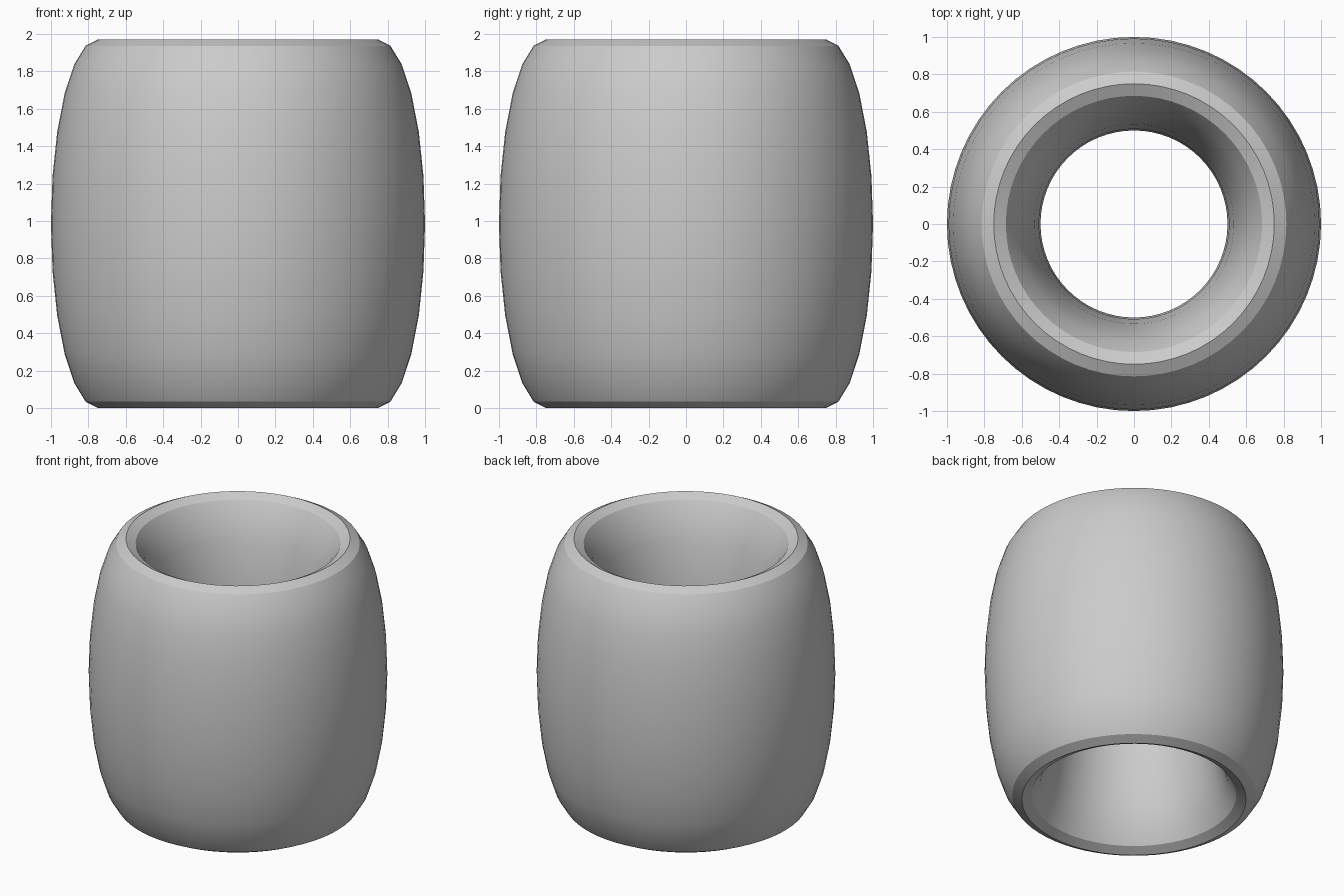
import bpy
import math

# Remove the default cube
default_cube = bpy.data.objects.get("Cube")
if default_cube:
    bpy.data.objects.remove(default_cube, do_unlink=True)

RING_RADIUS = 0.75
WALL_RADIUS = 0.25
HALF_HEIGHT = 0.985

# Plain grey material
grey = bpy.data.materials.new("light grey")
grey.use_nodes = True
colour = (0.6, 0.6, 0.6, 1)
grey.diffuse_color = colour
grey.node_tree.nodes["Principled BSDF"].inputs["Base Color"].default_value = colour

# Tall barrel-shaped ring: a torus stretched upwards
bpy.ops.mesh.primitive_torus_add(
    major_radius=RING_RADIUS,
    minor_radius=WALL_RADIUS,
    major_segments=64,
    minor_segments=24,
    location=(0, 0, HALF_HEIGHT),
)
ring = bpy.context.object
ring.name = "barrel_ring"
ring.scale.z = HALF_HEIGHT / WALL_RADIUS
bpy.ops.object.transform_apply(location=False, rotation=False, scale=True)
ring.data.materials.append(grey)

# Smooth walls, crisp rims
bpy.ops.object.shade_smooth_by_angle(angle=math.radians(30))
